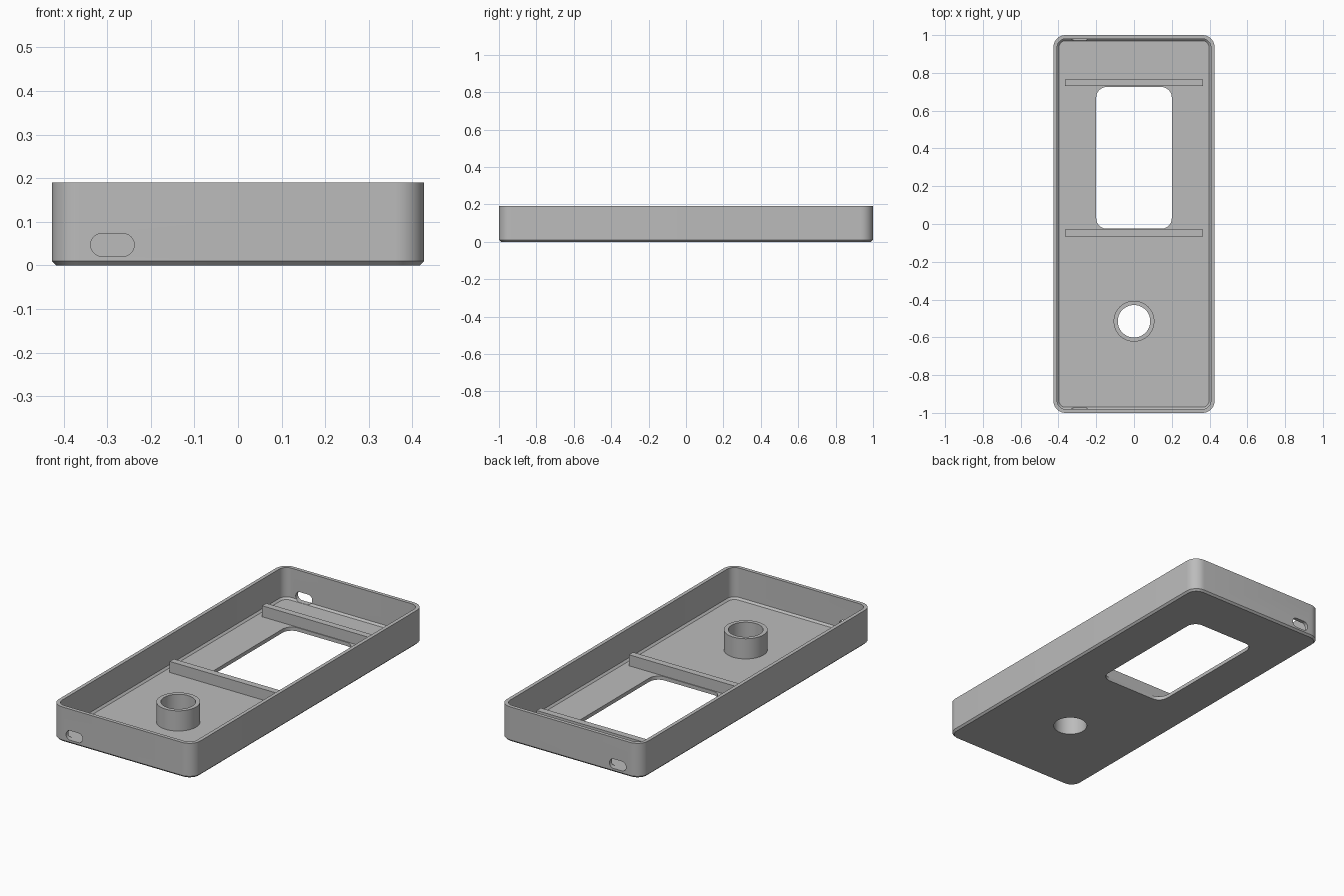
import bpy, bmesh, math
from mathutils import Matrix

if "Cube" in bpy.data.objects:
    bpy.data.objects.remove(bpy.data.objects["Cube"])

grey = bpy.data.materials.new("plain grey")
grey.use_nodes = True
grey.diffuse_color = (0.5, 0.5, 0.5, 1)
grey.node_tree.nodes["Principled BSDF"].inputs["Base Color"].default_value = (0.5, 0.5, 0.5, 1)

HALF_X, HALF_Y, HEIGHT = 0.427, 1.0, 0.19
WALL, FLOOR, CHAMFER, CORNER = 0.02, 0.02, 0.01, 0.065
BOSS_Y, BOSS_R, HOLE_R, BOSS_TOP = -0.515, 0.108, 0.086, 0.13


def rounded_rect(hx, hy, r, steps=10):
    """Outline of a rectangle with rounded corners, centred on the origin."""
    points = []
    for i, (sx, sy) in enumerate([(1, 1), (-1, 1), (-1, -1), (1, -1)]):
        for k in range(steps + 1):
            a = math.pi / 2 * (i + k / steps)
            points.append((sx * (hx - r) + r * math.cos(a), sy * (hy - r) + r * math.sin(a)))
    return points


def circle(r, steps=64):
    return [(r * math.cos(2 * math.pi * i / steps), r * math.sin(2 * math.pi * i / steps))
            for i in range(steps)]


def loft(name, rings, closed=False, matrix=Matrix()):
    """Skin a stack of (outline, z) rings; cap the ends or close into a tube."""
    bm = bmesh.new()
    loops = [[bm.verts.new((x, y, z)) for x, y in outline] for outline, z in rings]
    n = len(loops[0])
    pairs = list(zip(loops, loops[1:] + loops[:1])) if closed else list(zip(loops, loops[1:]))
    for a, b in pairs:
        for i in range(n):
            j = (i + 1) % n
            bm.faces.new((a[i], a[j], b[j], b[i]))
    if not closed:
        bm.faces.new(loops[0])
        bm.faces.new(loops[-1])
    bm.transform(matrix)
    bmesh.ops.remove_doubles(bm, verts=bm.verts, dist=1e-5)
    bmesh.ops.recalc_face_normals(bm, faces=bm.faces)
    mesh = bpy.data.meshes.new(name)
    bm.to_mesh(mesh)
    bm.free()
    mesh.materials.append(grey)
    obj = bpy.data.objects.new(name, mesh)
    bpy.context.collection.objects.link(obj)
    return obj


def smooth(obj):
    bpy.ops.object.select_all(action='DESELECT')
    obj.select_set(True)
    bpy.context.view_layer.objects.active = obj
    bpy.ops.object.shade_smooth_by_angle(angle=math.radians(30))


def shell_ring(inset, z):
    return rounded_rect(HALF_X - inset, HALF_Y - inset, CORNER - inset), z


# Open tray with a chamfered foot outside and inside
case = loft("case_shell", [
    shell_ring(CHAMFER, 0), shell_ring(0, CHAMFER), shell_ring(0, HEIGHT),
    shell_ring(WALL, HEIGHT), shell_ring(WALL, FLOOR + CHAMFER),
    shell_ring(WALL + CHAMFER, FLOOR)])

# Cutters: screen window, round hole, and a cable slot in each short wall
window = rounded_rect(0.2, 0.375, 0.055)
cutters = [
    loft("window_cutter", [(window, -0.1), (window, 0.1)],
         matrix=Matrix.Translation((0, 0.35, 0))),
    loft("hole_cutter", [(circle(HOLE_R), -0.1), (circle(HOLE_R), 0.1)],
         matrix=Matrix.Translation((0, BOSS_Y, 0)))]
slot = rounded_rect(0.05, 0.026, 0.0259)
for side in (-1, 1):
    place = Matrix.Translation((-0.288, side * HALF_Y, 0.047)) @ Matrix.Rotation(math.pi / 2, 4, 'X')
    cutters.append(loft("slot_cutter", [(slot, -0.035), (slot, 0.035)], matrix=place))

for cutter in cutters:
    cutter.hide_render = True
    mod = case.modifiers.new("cut", 'BOOLEAN')
    mod.operation, mod.solver, mod.object = 'DIFFERENCE', 'EXACT', cutter
bpy.context.view_layer.objects.active = case
for mod in list(case.modifiers):
    bpy.ops.object.modifier_apply(modifier=mod.name)
for cutter in cutters:
    bpy.data.objects.remove(cutter)
smooth(case)

# Round boss around the hole
boss = loft("button_boss", [
    (circle(BOSS_R), FLOOR), (circle(BOSS_R), BOSS_TOP),
    (circle(HOLE_R), BOSS_TOP), (circle(HOLE_R), FLOOR)],
    closed=True, matrix=Matrix.Translation((0, BOSS_Y, 0)))
smooth(boss)

# Retaining ribs on both sides of the window
for name, y in (("front_rib", -0.048), ("back_rib", 0.748)):
    bar = [(0.366, 0.018), (-0.366, 0.018), (-0.366, -0.018), (0.366, -0.018)]
    loft(name, [(bar, FLOOR - 0.005), (bar, 0.08)], matrix=Matrix.Translation((0, y, 0)))
